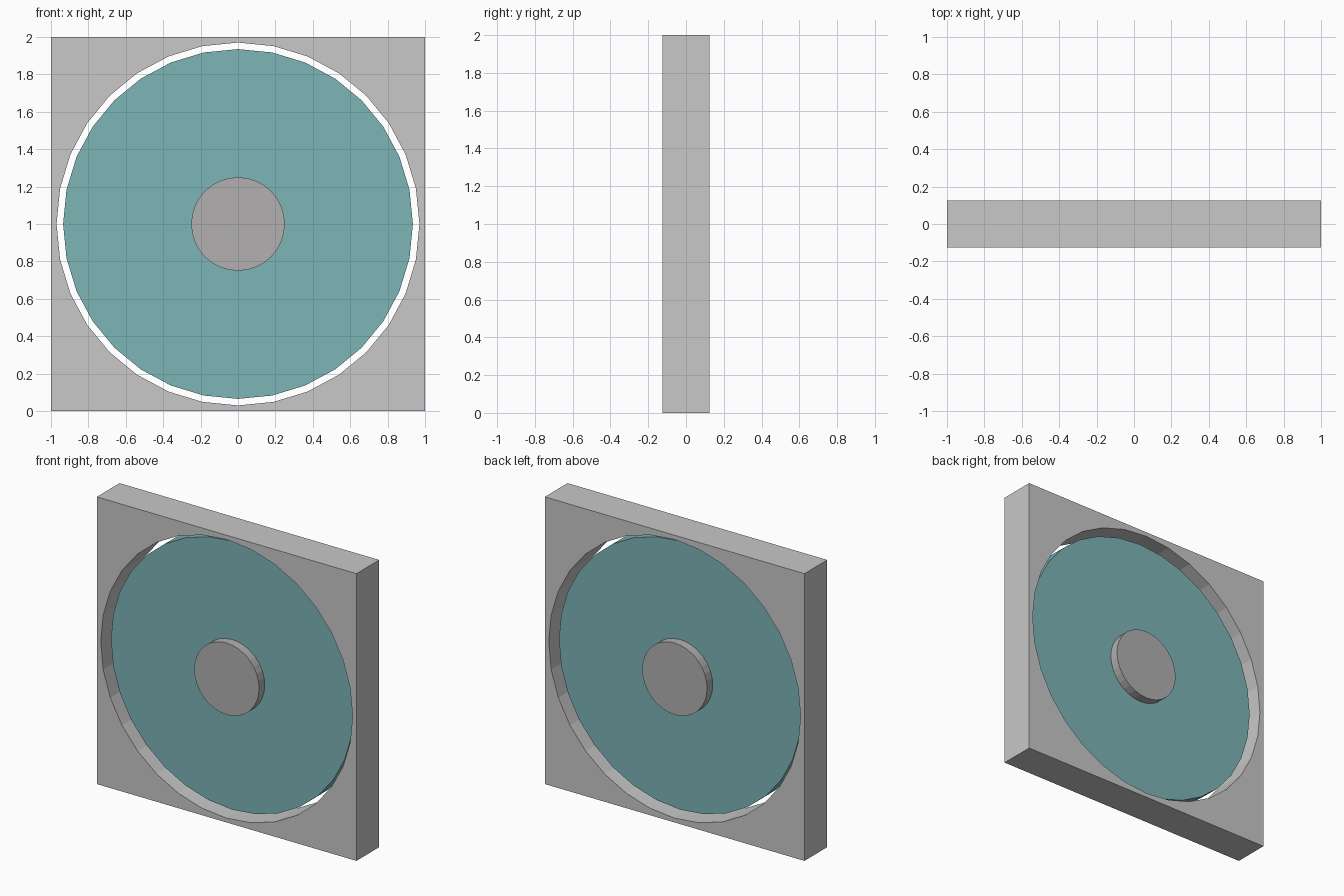
import bpy, bmesh, math

if "Cube" in bpy.data.objects:
    bpy.data.objects.remove(bpy.data.objects["Cube"])

SIDES = 32


def material(name, rgb):
    m = bpy.data.materials.new(name)
    m.diffuse_color = (*rgb, 1.0)
    m.use_nodes = True
    m.node_tree.nodes["Principled BSDF"].inputs["Base Color"].default_value = m.diffuse_color
    return m


grey = material("light_grey", (0.577, 0.577, 0.577))
teal = material("teal", (0.205, 0.462, 0.468))
hub_grey = material("warm_grey", (0.445, 0.434, 0.434))


def add_object(name, bm, mat):
    bmesh.ops.recalc_face_normals(bm, faces=bm.faces)
    me = bpy.data.meshes.new(name)
    bm.to_mesh(me)
    bm.free()
    me.materials.append(mat)
    ob = bpy.data.objects.new(name, me)
    bpy.context.collection.objects.link(ob)
    return ob


def ring(bm, y, radius):
    """Loop of vertices around the y axis; radius is a function of (cos, sin)."""
    verts = []
    for i in range(SIDES):
        a = 2 * math.pi * i / SIDES
        c, s = math.cos(a), math.sin(a)
        r = radius(c, s)
        verts.append(bm.verts.new((r * c, y, 1 + r * s)))
    return verts


def bridge(bm, a, b):
    for i in range(SIDES):
        j = (i + 1) % SIDES
        bm.faces.new((a[i], a[j], b[j], b[i]))


def disc(name, radius, half_depth, mat):
    bm = bmesh.new()
    front, back = (ring(bm, y, lambda c, s: radius) for y in (-half_depth, half_depth))
    bridge(bm, front, back)
    bm.faces.new(front)
    bm.faces.new(back)
    return add_object(name, bm, mat)


# Square frame with a round through-hole
bm = bmesh.new()
square = lambda c, s: 1 / max(abs(c), abs(s))
hole = lambda c, s: 0.97
loops = [ring(bm, y, f) for y, f in
         ((-0.125, square), (0.125, square), (0.125, hole), (-0.125, hole))]
for k in range(4):
    bridge(bm, loops[k], loops[(k + 1) % 4])
# merge the flat faces' extra edges on the outer sides
bmesh.ops.recalc_face_normals(bm, faces=bm.faces)
add_object("square_frame", bm, grey)

# Recessed wheel disc and the hub standing out on both sides
disc("wheel_disc", 0.935, 0.0625, teal)
disc("centre_hub", 0.25, 0.125, hub_grey)
